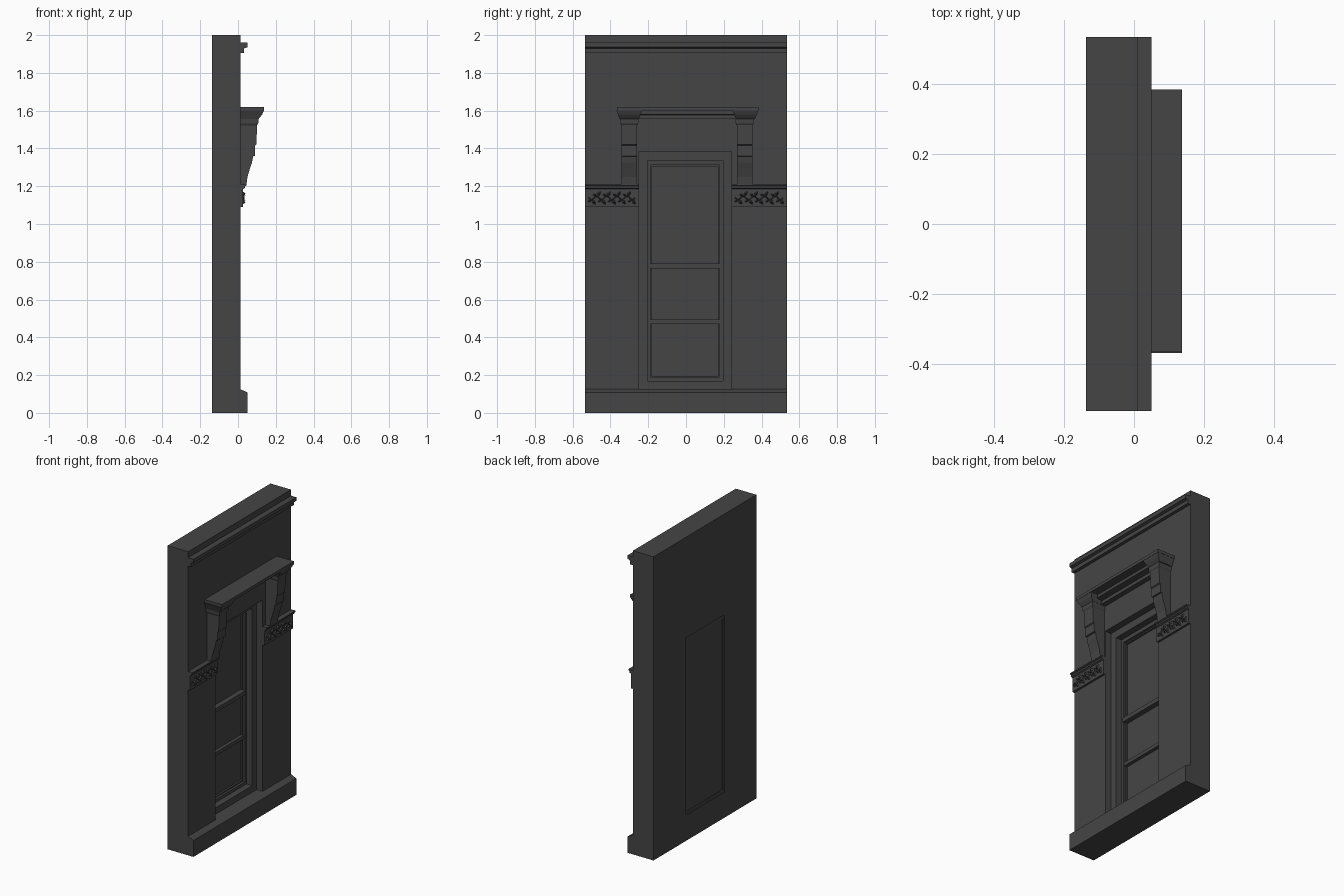
import bpy, bmesh, math

if "Cube" in bpy.data.objects:
    bpy.data.objects.remove(bpy.data.objects["Cube"])

stone = bpy.data.materials.new("dark_grey")
stone.diffuse_color = (0.06, 0.06, 0.06, 1)
stone.use_nodes = True
stone.node_tree.nodes["Principled BSDF"].inputs["Base Color"].default_value = stone.diffuse_color


def finish(name, bm, smooth=False):
    bmesh.ops.recalc_face_normals(bm, faces=bm.faces)
    for f in bm.faces:
        f.smooth = smooth
    me = bpy.data.meshes.new(name)
    bm.to_mesh(me)
    bm.free()
    ob = bpy.data.objects.new(name, me)
    me.materials.append(stone)
    bpy.context.collection.objects.link(ob)
    return ob


def extrude(name, profile, y0, y1):
    """Extrude an (x, z) profile along y."""
    bm = bmesh.new()
    a = [bm.verts.new((x, y0, z)) for x, z in profile]
    b = [bm.verts.new((x, y1, z)) for x, z in profile]
    n = len(profile)
    bm.faces.new(a)
    bm.faces.new(b[::-1])
    for i in range(n):
        j = (i + 1) % n
        bm.faces.new((a[i], b[i], b[j], a[j]))
    return finish(name, bm)


def box(name, x0, x1, y0, y1, z0, z1):
    return extrude(name, [(x0, z0), (x1, z0), (x1, z1), (x0, z1)], y0, y1)


def ring(name, outer, inner, x0, x1):
    """Rectangular frame facing x; rectangles are (y0, y1, z0, z1)."""
    bm = bmesh.new()

    def loop(r, x):
        y0, y1, z0, z1 = r
        return [bm.verts.new((x, y, z)) for y, z in
                ((y0, z0), (y1, z0), (y1, z1), (y0, z1))]
    loops = [loop(outer, x0), loop(outer, x1), loop(inner, x1), loop(inner, x0)]
    for k in range(4):
        a, b = loops[k], loops[(k + 1) % 4]
        for i in range(4):
            j = (i + 1) % 4
            bm.faces.new((a[i], a[j], b[j], b[i]))
    return finish(name, bm)


def flared_block(name, yc, sections):
    """Stack of rectangles against the wall: (projection x, half width, z)."""
    bm = bmesh.new()
    prev = None
    for x, h, z in sections:
        cur = [bm.verts.new(p) for p in
               ((0, yc - h, z), (x, yc - h, z), (x, yc + h, z), (0, yc + h, z))]
        if prev:
            for i in range(4):
                j = (i + 1) % 4
                bm.faces.new((prev[i], prev[j], cur[j], cur[i]))
        else:
            bm.faces.new(cur)
        prev = cur
    bm.faces.new(prev)
    return finish(name, bm)


BACK, FACE, HALF = -0.138, 0.012, 0.535
OPENING = (-0.25, 0.24, 0.125, 1.385)
REVEAL = (-0.205, 0.195, 0.168, 1.337)
GLASS = (-0.188, 0.178, 0.188, 1.312)

# wall with window opening
ring("wall", (-HALF, HALF, 0, 2), OPENING, BACK, FACE)

# plinth and top moulding
extrude("plinth", [(0, 0), (0.05, 0), (0.05, 0.108), (FACE, 0.126), (0, 0.126)], -HALF, HALF)
extrude("top_moulding", [(0, 1.905), (0.033, 1.905), (0.033, 1.93), (0.05, 1.936),
                         (0.05, 1.96), (0, 1.96)], -HALF, HALF)

# window: casing, sash, glass and rails
ring("window_casing", OPENING, REVEAL, BACK, -0.033)
ring("window_sash", REVEAL, GLASS, -0.133, -0.075)
inner = (GLASS[0] + 0.008, GLASS[1] - 0.008, GLASS[2] + 0.008, GLASS[3] - 0.008)
ring("glazing_bead", GLASS, inner, -0.125, -0.09)
box("window_glass", -0.131, -0.102, *GLASS)
box("meeting_rail", -0.13, -0.068, GLASS[0], GLASS[1], 0.765, 0.792)
box("lower_rail", -0.13, -0.08, GLASS[0], GLASS[1], 0.47, 0.494)

# hood slab and stepped moulding between the brackets
box("hood_slab", 0, 0.138, -0.365, 0.385, 1.6, 1.62)
extrude("hood_moulding", [(0, 1.555), (0.045, 1.555), (0.045, 1.577), (0.085, 1.58),
                          (0.085, 1.601), (0, 1.601)], -0.30, 0.32)

# scroll brackets with flared capitals
for side, yc in (("left", -0.3), ("right", 0.31)):
    out = -0.065 if side == "left" else 0.075
    flared_block(side + "_bracket_capital", yc + (out + (0.065 if side == "left" else -0.065)) * 0.5,
                 [(0.108, 0.05, 1.555), (0.117, 0.054, 1.565), (0.128, 0.06, 1.58),
                  (0.137, 0.069, 1.601)])
    flared_block(side + "_bracket_neck", yc,
                 [(0.100, 0.041, 1.522), (0.107, 0.047, 1.532), (0.109, 0.049, 1.557)])
    extrude(side + "_bracket",
            [(0, 1.21), (0.045, 1.21), (0.05, 1.25), (0.062, 1.29), (0.074, 1.325),
             (0.08, 1.358), (0.089, 1.36), (0.091, 1.415), (0.097, 1.42),
             (0.099, 1.47), (0.102, 1.525), (0, 1.525)], yc - 0.041, yc + 0.041)


def leaf(bm, y, z, length, width, angle):
    """Pointed relief leaf lying on the band."""
    c, s = math.cos(angle), math.sin(angle)
    pts = [(0, 0), (0.4, 0.5), (0.75, 0.3), (1, 0), (0.75, -0.3), (0.4, -0.5)]
    base = []
    for u, v in pts:
        a, b = u * length, v * width
        base.append(bm.verts.new((0.024, y + a * c - b * s, z + a * s + b * c)))
    tip = bm.verts.new((0.041, y + 0.5 * length * c, z + 0.5 * length * s))
    bm.faces.new(base)
    for i in range(6):
        bm.faces.new((base[i], base[(i + 1) % 6], tip))


# carved bands either side of the window
for side, y0, y1 in (("left", -HALF, OPENING[0]), ("right", OPENING[1], HALF)):
    extrude(side + "_band", [(0, 1.09), (0.026, 1.09), (0.026, 1.185), (0.036, 1.19),
                             (0.036, 1.2), (0.045, 1.204), (0.045, 1.212), (0, 1.212)], y0, y1)
    bm = bmesh.new()
    span = y1 - y0
    n = 9
    for i in range(n):
        t = (i + 0.5) / n
        y = y0 + span * (0.08 + 0.84 * t)
        up = 1 if i % 2 else -1
        z = 1.138 + 0.009 * up
        leaf(bm, y, z, 0.034, 0.019, up * 0.9)
        leaf(bm, y, z, 0.026, 0.014, math.pi - up * 0.5)
    # vine stem
    prev = None
    for i in range(37):
        t = i / 36
        y = y0 + span * (0.07 + 0.86 * t)
        z = 1.138 + 0.01 * math.sin(t * n * math.pi - math.pi)
        cur = [bm.verts.new(p) for p in
               ((0.024, y, z - 0.005), (0.034, y, z), (0.024, y, z + 0.005))]
        if prev:
            for k in range(3):
                j = (k + 1) % 3
                bm.faces.new((prev[k], prev[j], cur[j], cur[k]))
        else:
            bm.faces.new(cur)
        prev = cur
    bm.faces.new(prev)
    finish(side + "_band_foliage", bm)
